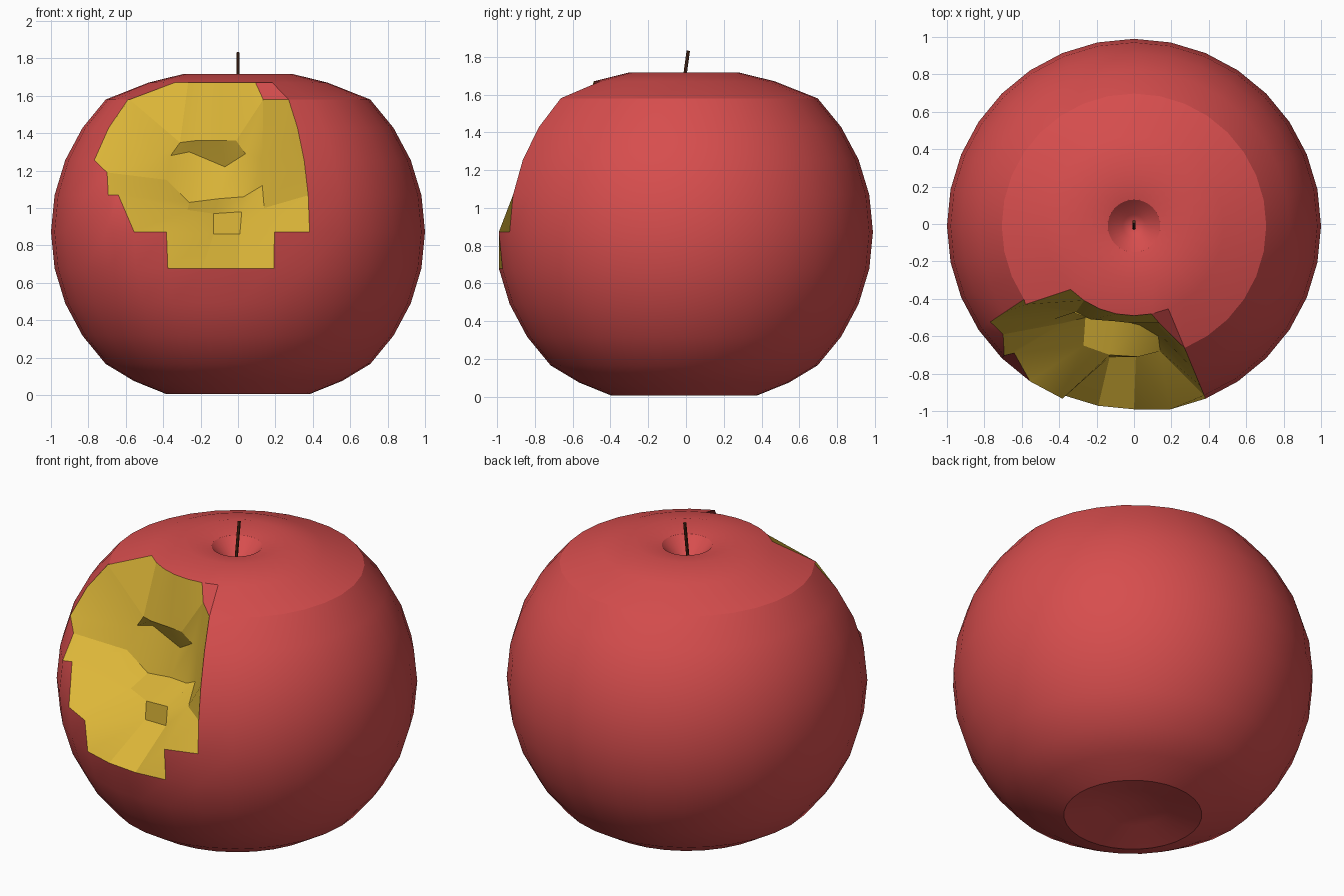
import bpy, bmesh, math
from mathutils import Vector

if "Cube" in bpy.data.objects:
    bpy.data.objects.remove(bpy.data.objects["Cube"])


def material(name, color):
    m = bpy.data.materials.new(name)
    m.diffuse_color = (*color, 1)
    m.use_nodes = True
    m.node_tree.nodes["Principled BSDF"].inputs["Base Color"].default_value = m.diffuse_color
    return m


skin = material("skin", (0.68, 0.075, 0.075))
flesh = material("flesh", (0.72, 0.47, 0.04))
wood = material("wood", (0.1, 0.03, 0.012))

SEG = 32
OFFSET_Y = -0.01

# Apple profile (radius, height), bottom dimple to top dimple
profile = [(0.195, 0.05), (0.383, 0.005)]
profile += [(0.556, 0.075)]
profile += [(math.cos(math.radians(11.25 * k)), 0.873 + math.sin(math.radians(11.25 * k)))
            for k in range(-4, 5)]
profile += [(0.48, 1.67), (0.29, 1.717), (0.14, 1.69), (0.06, 1.61)]
MID = 7  # profile index of the widest ring

# Ragged bite: (column, ring) relative to the widest ring at the front -> point
bite_points = {
    (-1, 0): (-0.13, -0.71, 0.86), (0, 0): (0.01, -0.71, 0.86),
    (-3, 1): (-0.64, -0.69, 1.07), (-2, 1): (-0.27, -0.65, 0.99),
    (-1, 1): (-0.13, -0.70, 0.97), (0, 1): (0.02, -0.71, 0.98), (1, 1): (0.14, -0.68, 1.0),
    (-4, 2): (-0.70, -0.59, 1.19), (-3, 2): (-0.38, -0.53, 1.15),
    (-2, 2): (-0.26, -0.50, 1.03), (-1, 2): (-0.10, -0.51, 1.05),
    (0, 2): (0.03, -0.54, 1.06), (1, 2): (0.13, -0.60, 1.12),
    (-4, 3): (-0.43, -0.51, 1.27), (-3, 3): (-0.36, -0.46, 1.28),
    (-2, 3): (-0.26, -0.45, 1.30), (-1, 3): (-0.07, -0.46, 1.22),
    (0, 3): (0.04, -0.50, 1.29), (1, 3): (0.13, -0.58, 1.26),
    (-4, 4): (-0.58, -0.43, 1.58), (-3, 4): (-0.31, -0.47, 1.35),
    (-2, 4): (-0.23, -0.51, 1.36), (-1, 4): (-0.10, -0.52, 1.36),
    (0, 4): (-0.01, -0.53, 1.36), (1, 4): (0.135, -0.53, 1.58),
}
# Bitten columns in each row of faces: row -> (first, last)
bite_rows = {-1: (-2, 1), 0: (-3, 2), 1: (-4, 2), 2: (-5, 2), 3: (-5, 2), 4: (-4, 1)}

# Apple body
bm = bmesh.new()
rings = []
for i, (r, z) in enumerate(profile):
    ring = []
    for c in range(SEG):
        a = 2 * math.pi * c / SEG
        col = c if c < SEG // 2 else c - SEG
        p = (r * math.sin(a), OFFSET_Y - r * math.cos(a), z)
        ring.append(bm.verts.new(bite_points.get((col, i - MID), p)))
    rings.append(ring)

for i in range(len(rings) - 1):
    lo, hi = bite_rows.get(i - MID, (99, 99))
    for c in range(SEG):
        d = (c + 1) % SEG
        f = bm.faces.new((rings[i][c], rings[i][d], rings[i + 1][d], rings[i + 1][c]))
        col = c if c < SEG // 2 else c - SEG
        bitten = lo <= col < hi
        f.material_index = int(bitten)
        f.smooth = True

# Close both dimples
bottom = bm.verts.new((0, OFFSET_Y, 0.09))
top = bm.verts.new((0, OFFSET_Y, 1.58))
for c in range(SEG):
    d = (c + 1) % SEG
    for vs in ((bottom, rings[0][d], rings[0][c]), (top, rings[-1][c], rings[-1][d])):
        bm.faces.new(vs).smooth = True

# Sharp creases: the shoulder, the bite rim and steep folds inside the bite
bm.normal_update()
shoulder = set(rings[MID + 4])
for e in bm.edges:
    on_shoulder = e.verts[0] in shoulder and e.verts[1] in shoulder
    rim = len({f.material_index for f in e.link_faces}) > 1
    if on_shoulder or rim or e.calc_face_angle(0) > math.radians(25):
        e.smooth = False

mesh = bpy.data.meshes.new("apple_body")
bm.to_mesh(mesh)
bm.free()
mesh.materials.append(skin)
mesh.materials.append(flesh)
apple = bpy.data.objects.new("apple_body", mesh)
bpy.context.collection.objects.link(apple)

# Stem, leaning slightly backwards
a, b = Vector((0, -0.025, 1.56)), Vector((0, 0.012, 1.832))
bpy.ops.mesh.primitive_cylinder_add(vertices=8, radius=0.009, depth=(b - a).length,
                                    location=(a + b) / 2)
stem = bpy.context.object
stem.name = "stem"
stem.rotation_euler = (b - a).to_track_quat("Z", "Y").to_euler()
stem.data.materials.append(wood)
